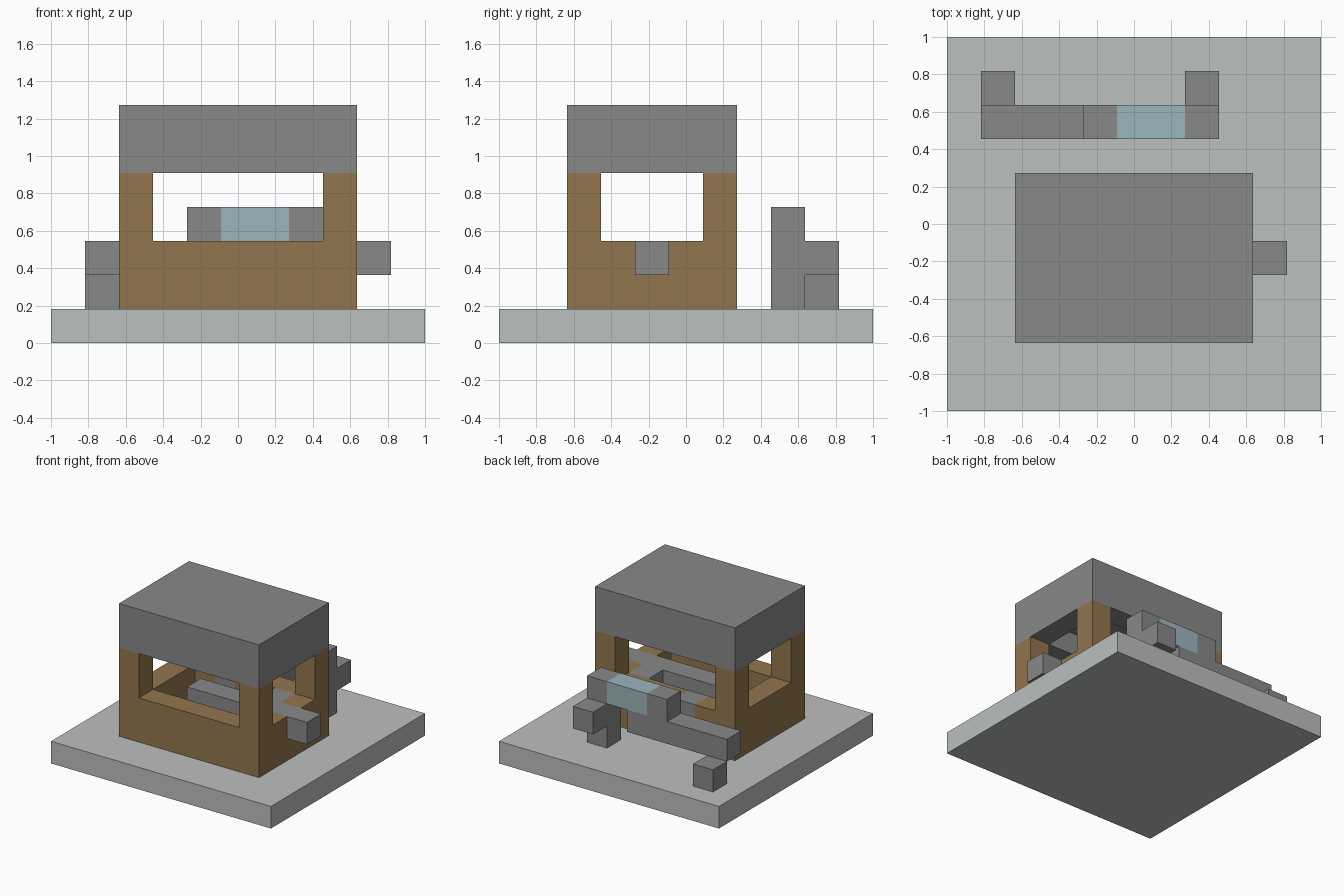
import bpy
import bmesh
from mathutils import Matrix, Vector

cube = bpy.data.objects.get("Cube")
if cube:
    bpy.data.objects.remove(cube, do_unlink=True)

U = 2 / 11  # block size: the base is eleven blocks wide


def material(name, rgb):
    m = bpy.data.materials.new(name)
    m.use_nodes = True
    m.diffuse_color = (*rgb, 1)
    m.node_tree.nodes["Principled BSDF"].inputs["Base Color"].default_value = (*rgb, 1)
    return m


stone = material("grey_stone", (0.25, 0.25, 0.25))
wood = material("brown_wood", (0.29, 0.182, 0.077))
pale = material("pale_grey", (0.5, 0.525, 0.52))
glass = material("light_blue_glass", (0.33, 0.46, 0.51))


def blocks(name, mat, *boxes):
    """One object of boxes, each given as low and high corners in blocks."""
    bm = bmesh.new()
    for low, high in boxes:
        a, b = Vector(low), Vector(high)
        centre = (a + b) / 2 * U - Vector((1, 1, 0))
        size = (b - a) * U
        bmesh.ops.create_cube(bm, size=1, matrix=Matrix.Translation(centre) @ Matrix.Diagonal((*size, 1)))
    mesh = bpy.data.meshes.new(name)
    bm.to_mesh(mesh)
    bm.free()
    mesh.materials.append(mat)
    obj = bpy.data.objects.new(name, mesh)
    bpy.context.collection.objects.link(obj)
    return obj


def ring(z0, z1):
    """Front, back and side walls of the hut between two heights."""
    return [((2, 2, z0), (9, 3, z1)), ((2, 6, z0), (9, 7, z1)),
            ((2, 3, z0), (3, 6, z1)), ((8, 3, z0), (9, 6, z1))]


# Base
blocks("base_plate", pale, ((0, 0, 0), (11, 11, 1)))

# Hut walls, leaving openings where the stone beam and plug pass through
blocks("lower_walls", wood, *ring(1, 2))
blocks("upper_walls", wood,
       ((2, 2, 2), (9, 3, 3)), ((2, 3, 2), (3, 6, 3)),
       ((2, 6, 2), (4, 7, 3)), ((5, 6, 2), (9, 7, 3)),
       ((8, 3, 2), (9, 4, 3)), ((8, 5, 2), (9, 6, 3)))
for x, side in ((2, "right"), (8, "left")):
    for y, end in ((2, "front"), (6, "back")):
        blocks(f"{end}_{side}_post", wood, ((x, y, 3), (x + 1, y + 1, 5)))

# Hollow roof
blocks("roof_rim", stone, *ring(5, 6))
blocks("roof_slab", stone, ((2, 2, 6), (9, 7, 7)))

# Stone beam through the left wall, with its inner branch and back wall plug
blocks("inner_beam", stone, ((4, 4, 2), (10, 5, 3)), ((7, 5, 2), (8, 6, 3)))
blocks("back_wall_plug", stone, ((4, 6, 2), (5, 7, 3)))

# Raised bar behind the hut
blocks("rear_bar", stone, ((1, 8, 2), (6, 9, 3)))
blocks("rear_column", stone, ((7, 8, 1), (8, 9, 4)))
blocks("rear_top_block", stone, ((4, 8, 3), (5, 9, 4)))
blocks("rear_glass", glass, ((5, 8, 3), (7, 9, 4)))
blocks("rear_bracket", stone, ((7, 9, 2), (8, 10, 3)))
blocks("rear_foot", stone, ((1, 9, 1), (2, 10, 2)))
